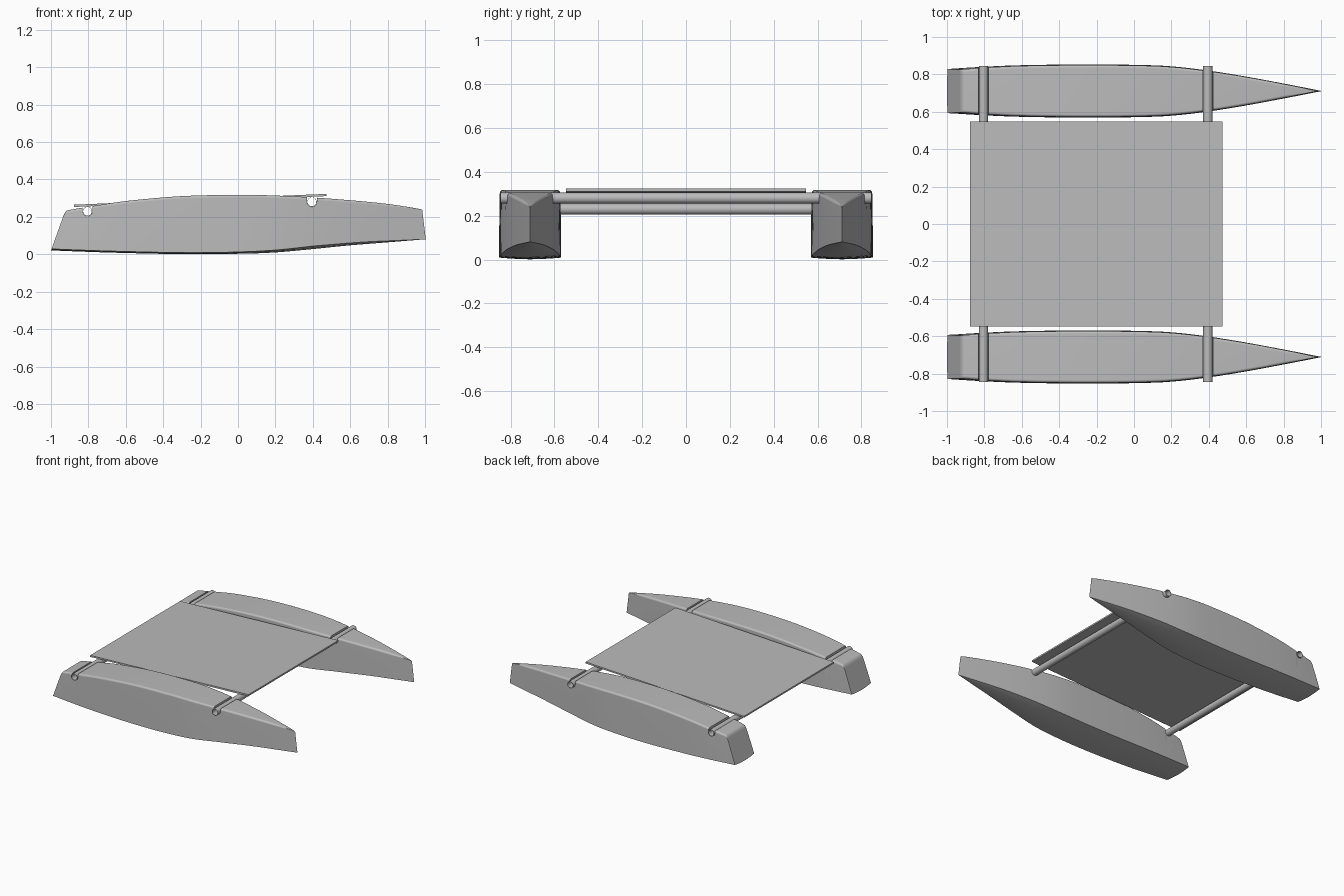
import bpy
import bmesh
import math

cube = bpy.data.objects.get("Cube")
if cube:
    bpy.data.objects.remove(cube, do_unlink=True)

grey = bpy.data.materials.new("plain_grey")
grey.use_nodes = True
GREY = (0.5, 0.5, 0.5, 1)
grey.diffuse_color = GREY
grey.node_tree.nodes["Principled BSDF"].inputs["Base Color"].default_value = GREY

HULL_Y = 0.711
BEAMS = {"rear_beam": (-0.805, 0.23), "front_beam": (0.395, 0.28)}
BEAM_R = 0.025
SLOT_R = 0.026


def make_object(name, bm):
    bmesh.ops.recalc_face_normals(bm, faces=bm.faces)
    if bm.calc_volume(signed=True) < 0:
        bmesh.ops.reverse_faces(bm, faces=bm.faces)
    mesh = bpy.data.meshes.new(name)
    bm.to_mesh(mesh)
    bm.free()
    mesh.materials.append(grey)
    obj = bpy.data.objects.new(name, mesh)
    bpy.context.collection.objects.link(obj)
    return obj


def smooth(obj, degrees=35):
    bpy.ops.object.select_all(action="DESELECT")
    obj.select_set(True)
    bpy.context.view_layer.objects.active = obj
    bpy.ops.object.shade_smooth_by_angle(angle=math.radians(degrees))


def skin(bm, a, b):
    """Band of quads between two closed loops."""
    for i in range(len(a)):
        j = (i + 1) % len(a)
        bm.faces.new((a[i], a[j], b[j], b[i]))


def loft(rings):
    """Skin closed rings of points and cap both ends."""
    bm = bmesh.new()
    loops = [[bm.verts.new(p) for p in ring] for ring in rings]
    for a, b in zip(loops, loops[1:]):
        skin(bm, a, b)
    bm.faces.new(loops[0][::-1])
    bm.faces.new(loops[-1])
    return bm


def catmull(keys, steps):
    """Smooth curve through the key rows."""
    rows = []
    for i in range(len(keys) - 1):
        p0, p1 = keys[max(i - 1, 0)], keys[i]
        p2, p3 = keys[i + 1], keys[min(i + 2, len(keys) - 1)]
        for s in range(steps):
            t = s / steps
            rows.append([b + 0.5 * t * (c - a + t * (2*a - 5*b + 4*c - d + t * (3*(b - c) + d - a)))
                         for a, b, c, d in zip(p0, p1, p2, p3)])
    return rows + [keys[-1]]


# Hull stations: x, half width, keel height, deck height
STATIONS = [
    (-0.98, 0.119, 0.02, 0.236), (-0.8, 0.13, 0.013, 0.26), (-0.6, 0.138, 0.007, 0.286),
    (-0.3, 0.142, 0.001, 0.311), (0, 0.14, 0.003, 0.318), (0.2, 0.132, 0.01, 0.314),
    (0.4, 0.109, 0.028, 0.304), (0.6, 0.077, 0.048, 0.289), (0.8, 0.04, 0.064, 0.27),
    (0.985, 0.004, 0.079, 0.243), (1.0, 0.001, 0.08, 0.232),
]


def hull_ring(x, w, keel, deck, side):
    """Flat deck with rounded edges, near-vertical sides and a shallow round bottom."""
    rise = min(0.008 + 0.008 * max(0, 1 - abs(x - 0.4) / 0.5), w * 0.2)
    chine = keel + rise
    top = w * 0.975
    r = min(0.014, w * 0.4)
    half = [(w * 0.6, keel + rise * 0.4), (w, chine), (w * 0.993, chine + (deck - chine) * 0.4)]
    for k in range(6):
        a = math.radians(18 * k)
        half.append((top - r + r * math.cos(a), deck - r + r * math.sin(a)))
    profile = [(0, keel)] + half + [(0, deck)] + [(-y, z) for y, z in reversed(half)]
    # Raked ends: the transom leans forward, the stem leans back
    rake = 0.075 * max(0, -x) ** 4 - 0.025 * max(0, x) ** 6
    return [(x + rake * (z - keel) / 0.21, side * HULL_Y + y, z) for y, z in profile]


def press_slot(bm, bx, bz):
    """Slice the hull across and lower the deck into a U-shaped beam slot."""
    offsets = [SLOT_R * math.cos(math.pi * k / 16) for k in range(17)]
    for dx in offsets + [SLOT_R + 0.0004, -SLOT_R - 0.0004]:
        bmesh.ops.bisect_plane(bm, geom=bm.verts[:] + bm.edges[:] + bm.faces[:], dist=1e-6,
                               plane_co=(bx + dx, 0, 0), plane_no=(1, 0, 0))
    for v in bm.verts:
        dx = v.co.x - bx
        if abs(dx) < SLOT_R + 0.0001:
            v.co.z = min(v.co.z, bz - math.sqrt(max(0, SLOT_R ** 2 - dx ** 2)))


# Two hulls with slots for the beams
rows = catmull(STATIONS, 4)
x, w, keel, deck = STATIONS[0]
stern = [(-1.0, w - 0.002, keel, deck - 0.024), (-0.996, w - 0.001, keel, deck - 0.011),
         (-0.989, w, keel, deck - 0.003)]
for label, side in (("left", 1), ("right", -1)):
    bm = loft([hull_ring(*row, side) for row in stern + rows])
    for bx, bz in BEAMS.values():
        press_slot(bm, bx, bz)
    hull = make_object(label + "_hull", bm)
    smooth(hull)
    flatten = hull.modifiers.new("flat_deck_shading", "WEIGHTED_NORMAL")
    flatten.keep_sharp = True

# Hollow cross beams
for name, (bx, bz) in BEAMS.items():
    bm = bmesh.new()
    n = 32
    loops = []
    for r, y in ((BEAM_R, -0.845), (BEAM_R, 0.845), (BEAM_R - 0.002, 0.845), (BEAM_R - 0.002, -0.845)):
        loops.append([bm.verts.new((bx + r * math.cos(math.tau * k / n), y,
                                    bz + r * math.sin(math.tau * k / n))) for k in range(n)])
    for i, a in enumerate(loops):
        skin(bm, a, loops[(i + 1) % len(loops)])
    smooth(make_object(name, bm))

# Sloping platform resting on the beams
outline = [(-0.877, 0.253), (0.472, 0.311), (0.472, 0.323), (-0.877, 0.265)]
make_object("platform", loft([[(x, y, z) for x, z in outline] for y in (-0.547, 0.547)]))
